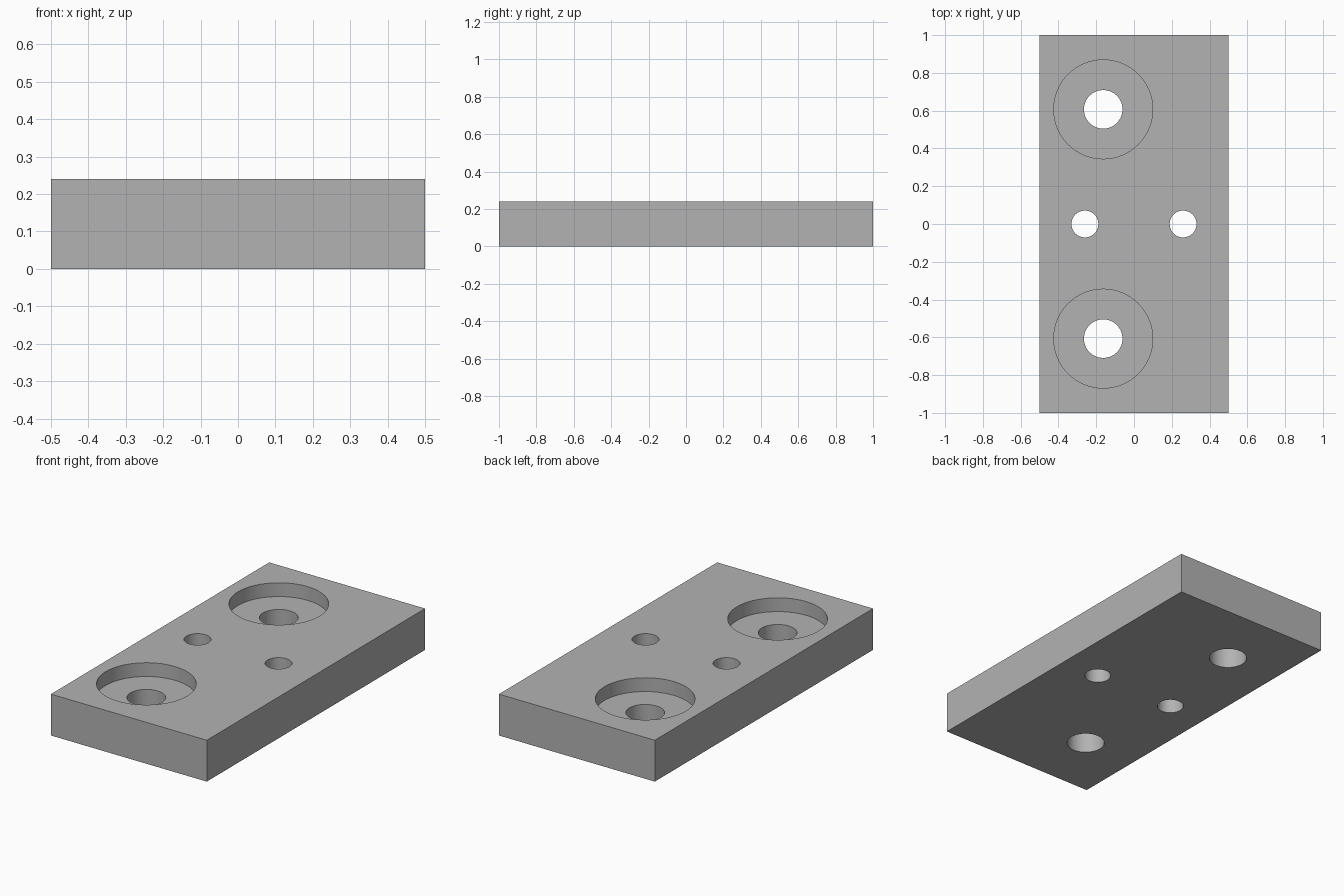
import bpy

# Remove the default cube
default = bpy.data.objects.get("Cube")
if default:
    bpy.data.objects.remove(default, do_unlink=True)

HEIGHT = 0.24
BORE_DEPTH = 0.08

# Plain grey metal
grey = bpy.data.materials.new("plain_grey")
grey.use_nodes = True
colour = (0.45, 0.45, 0.45, 1)
grey.diffuse_color = colour
grey.node_tree.nodes["Principled BSDF"].inputs["Base Color"].default_value = colour

# Rectangular plate
bpy.ops.mesh.primitive_cube_add(size=1, location=(0, 0, HEIGHT / 2))
plate = bpy.context.object
plate.name = "mounting_plate"
plate.scale = (1, 2, HEIGHT)
bpy.ops.object.transform_apply(location=False, rotation=False, scale=True)
plate.data.materials.append(grey)


def drill(name, x, y, radius, bottom):
    """Cut a round hole from above the plate down to the given height."""
    top = HEIGHT + 0.1
    bpy.ops.mesh.primitive_cylinder_add(
        vertices=64, radius=radius, depth=top - bottom,
        location=(x, y, (top + bottom) / 2))
    cutter = bpy.context.object
    cutter.name = name
    cutter.data.materials.append(grey)
    cutter.hide_render = True
    cut = plate.modifiers.new(name, "BOOLEAN")
    cut.operation = "DIFFERENCE"
    cut.solver = "EXACT"
    cut.object = cutter
    bpy.context.view_layer.objects.active = plate
    bpy.ops.object.modifier_apply(modifier=cut.name)
    mesh = cutter.data
    bpy.data.objects.remove(cutter, do_unlink=True)
    bpy.data.meshes.remove(mesh)


# Counterbored bolt holes at both ends
for y in (-0.607, 0.607):
    drill("counterbore_cutter", -0.163, y, 0.262, HEIGHT - BORE_DEPTH)
    drill("bolt_hole_cutter", -0.163, y, 0.102, -0.1)

# Small through holes across the middle
for x in (-0.26, 0.26):
    drill("pin_hole_cutter", x, 0, 0.071, -0.1)

# Smooth hole walls, crisp edges
bpy.ops.object.select_all(action="DESELECT")
plate.select_set(True)
bpy.context.view_layer.objects.active = plate
bpy.ops.object.shade_smooth_by_angle()
